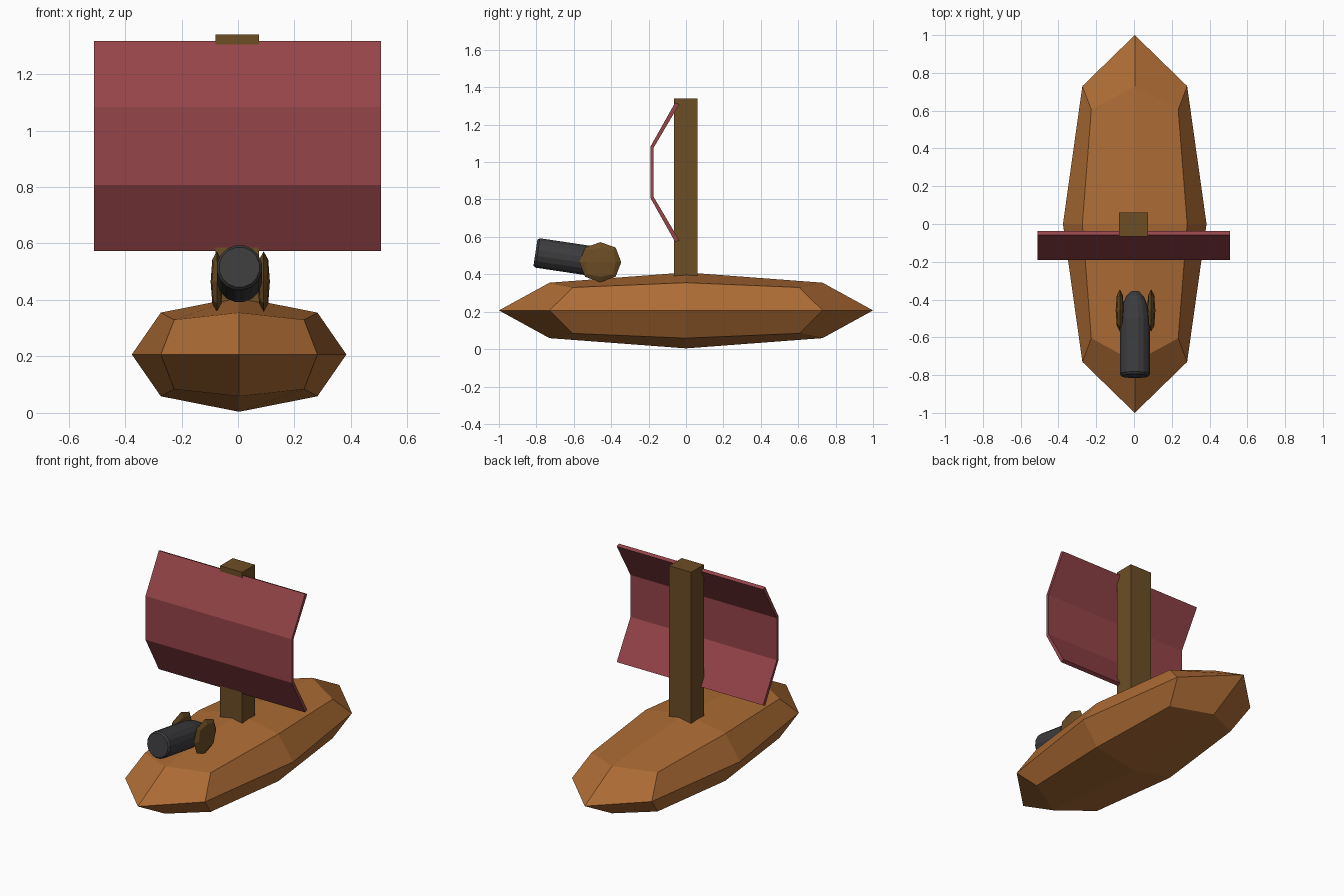
import bpy, bmesh, math
from mathutils import Vector, Matrix

if "Cube" in bpy.data.objects:
    bpy.data.objects.remove(bpy.data.objects["Cube"])


def material(name, rgb):
    m = bpy.data.materials.new(name)
    m.diffuse_color = (*rgb, 1)
    m.use_nodes = True
    m.node_tree.nodes["Principled BSDF"].inputs["Base Color"].default_value = m.diffuse_color
    return m


PLANK = material("plank_wood", (0.42, 0.15, 0.035))
DARK = material("dark_wood", (0.15, 0.075, 0.018))
CLOTH = material("red_cloth", (0.30, 0.058, 0.065))
IRON = material("iron", (0.045, 0.045, 0.048))


def finish(name, bm, mat):
    bmesh.ops.recalc_face_normals(bm, faces=bm.faces)
    mesh = bpy.data.meshes.new(name)
    bm.to_mesh(mesh)
    bm.free()
    mesh.materials.append(mat)
    ob = bpy.data.objects.new(name, mesh)
    bpy.context.collection.objects.link(ob)
    return ob


def faceted_ball(name, centre, radii, mat):
    """Cube divided once and rounded: 24 quads, then stretched."""
    bm = bmesh.new()
    bmesh.ops.create_cube(bm, size=2)
    bmesh.ops.subdivide_edges(bm, edges=bm.edges[:], cuts=1, use_grid_fill=True)
    ratio = {1: 1.0, 2: 0.73, 3: 0.605}
    for v in bm.verts:
        k = ratio[sum(abs(c) > 0.5 for c in v.co)]
        v.co = Vector(c + k * r * s for c, r, s in zip(centre, radii, v.co))
    return finish(name, bm, mat)


# Hull
faceted_ball("hull", (0.004, 0, 0.207), (0.38, 1.0, 0.203), PLANK)

# Mast
bm = bmesh.new()
bmesh.ops.create_cube(bm, size=1, matrix=Matrix.Translation((-0.002, -0.002, 0.77))
                      @ Matrix.Diagonal((0.154, 0.126, 1.14, 1)))
finish("mast", bm, DARK)

# Sail: bent strip with thickness, swept across the boat
outer = [(-0.058, 1.318), (-0.190, 1.083), (-0.190, 0.808), (-0.058, 0.573)]
inner = [(-0.036, 0.582), (-0.173, 0.814), (-0.173, 1.077), (-0.036, 1.309)]
bm = bmesh.new()
left, right = [[bm.verts.new((x, y, z)) for y, z in outer + inner]
               for x in (-0.51, 0.507)]
for i in range(8):
    j = (i + 1) % 8
    bm.faces.new((left[i], left[j], right[j], right[i]))
for ring in (left, right):
    for i in range(3):
        bm.faces.new((ring[i], ring[i + 1], ring[6 - i], ring[7 - i]))
finish("sail", bm, CLOTH)

# Cannon barrel: turned profile (distance from muzzle, radius), rounded breech
profile = [(0, 0.072), (0.012, 0.081), (0.30, 0.081), (0.37, 0.070),
           (0.425, 0.048), (0.452, 0.022)]
SIDES = 16
bm = bmesh.new()
rings = []
for d, r in profile:
    rings.append([bm.verts.new((r * math.cos(a), d, r * math.sin(a)))
                  for a in (math.tau * (i + 0.5) / SIDES for i in range(SIDES))])
for a, b in zip(rings, rings[1:]):
    for i in range(SIDES):
        j = (i + 1) % SIDES
        bm.faces.new((a[i], a[j], b[j], b[i]))
bm.faces.new(rings[0])
bm.faces.new(rings[-1])
barrel = finish("cannon_barrel", bm, IRON)
barrel.location = (0.005, -0.805, 0.516)
barrel.rotation_euler.x = math.radians(-8.5)

# Cannon wheels
for side, x in (("left", -0.075), ("right", 0.091)):
    faceted_ball(f"cannon_wheel_{side}", (x, -0.458, 0.465), (0.022, 0.112, 0.107), DARK)
